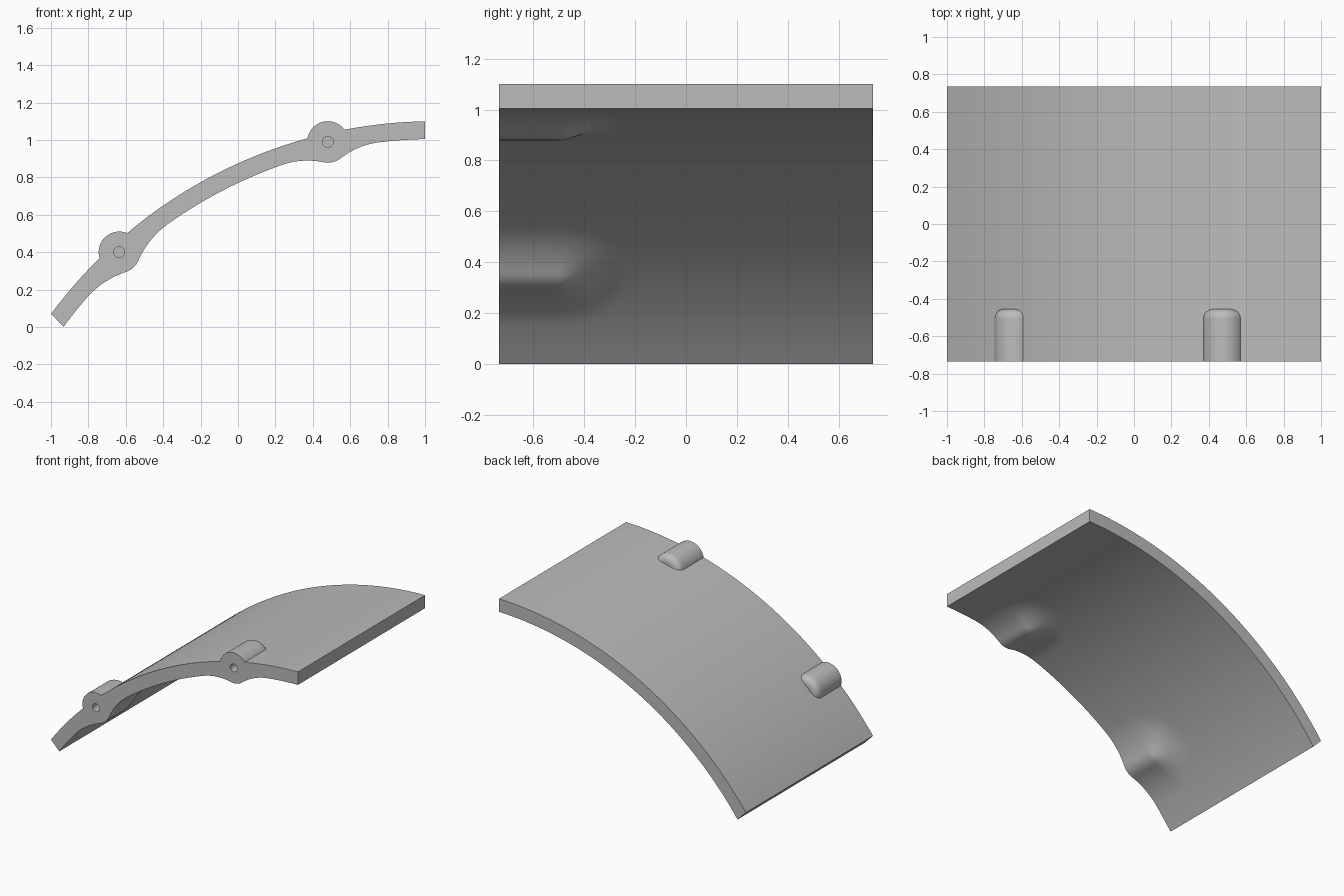
import bpy, bmesh, math
from mathutils import Matrix, Vector

cube = bpy.data.objects.get("Cube")
if cube:
    bpy.data.objects.remove(cube, do_unlink=True)

CX, CZ = 1.049, -1.452          # centre of the shell arc
R_OUT, R_IN = 2.552, 2.457
Y0, Y1 = -0.735, 0.735
BOSS_R, BOSS_END, ROUND = 0.11, -0.455, 0.05
BOSSES = [(-0.635, 0.40, 0.6), (0.48, 0.99, 0.5)]   # x, z, fillet radius

grey = bpy.data.materials.new("plain grey")
grey.use_nodes = True
grey.diffuse_color = (0.5, 0.5, 0.5, 1)
grey.node_tree.nodes["Principled BSDF"].inputs["Base Color"].default_value = (0.5, 0.5, 0.5, 1)


def finish(bm, name):
    bmesh.ops.recalc_face_normals(bm, faces=bm.faces)
    mesh = bpy.data.meshes.new(name)
    bm.to_mesh(mesh)
    bm.free()
    mesh.materials.append(grey)
    obj = bpy.data.objects.new(name, mesh)
    bpy.context.collection.objects.link(obj)
    return obj


def swelling(angle, y):
    """Depth of the filleted swelling below the inner face, under each boss."""
    depth = 0
    for x, z, fillet in BOSSES:
        r = BOSS_R + 0.002
        h = math.hypot(x - CX, z - CZ) - R_IN
        along = (angle - math.atan2(z - CZ, x - CX)) * R_IN
        d = math.hypot(along, max(0, y + 0.5))
        reach = math.sqrt((fillet + r) ** 2 - (fillet + h) ** 2)
        if d < reach * r / (fillet + r):
            depth = max(depth, math.sqrt(r * r - d * d) - h)
        elif d < reach:
            depth = max(depth, fillet - math.sqrt(fillet ** 2 - (reach - d) ** 2))
    return depth


def arc_point(radius, angle, y):
    return (CX + radius * math.cos(angle), y, CZ + radius * math.sin(angle))


# Curved shell: loops of outer and inner arc, bridged along y
N = 110
rows = [Y0, -0.62, -0.5] + [-0.5 + 0.36 * i / 18 for i in range(1, 19)] + [0.3, Y1]
out_a, out_b = math.atan2(1.522, -2.049), math.acos((1 - CX) / R_OUT)
in_a, in_b = math.atan2(1.455, -1.984), math.acos((1 - CX) / R_IN)
bm = bmesh.new()
loops = []
for y in rows:
    outer, inner = [], []
    for i in range(N + 1):
        t = i / N
        outer.append(bm.verts.new(arc_point(R_OUT, out_a + (out_b - out_a) * t, y)))
        a = in_a + (in_b - in_a) * t
        inner.append(bm.verts.new(arc_point(R_IN - swelling(a, y), a, y)))
    loops.append(outer + inner[::-1])
size = 2 * N + 2
for p, q in zip(loops, loops[1:]):
    for i in range(size):
        j = (i + 1) % size
        bm.faces.new((p[i], p[j], q[j], q[i]))
for loop in (loops[0], loops[-1]):
    for i in range(N):
        bm.faces.new((loop[i], loop[i + 1], loop[size - 2 - i], loop[size - 1 - i]))
shell = finish(bm, "curved_shell")


def lathe(name, x, z, profile, sides):
    """Spin (radius, y) points round a y-directed axis."""
    bm = bmesh.new()
    verts = [bm.verts.new((x + r, y, z)) for r, y in profile]
    edges = [bm.edges.new(pair) for pair in zip(verts, verts[1:])]
    bmesh.ops.spin(bm, geom=verts + edges, cent=(x, 0, z), axis=(0, 1, 0),
                   angle=2 * math.pi, steps=sides, use_duplicate=False)
    bmesh.ops.remove_doubles(bm, verts=bm.verts, dist=1e-5)
    return finish(bm, name)


def combine(tool, operation):
    mod = shell.modifiers.new(tool.name, 'BOOLEAN')
    mod.operation, mod.object, mod.solver = operation, tool, 'EXACT'
    bpy.ops.object.modifier_apply(modifier=mod.name)
    bpy.data.objects.remove(tool, do_unlink=True)


bpy.ops.object.select_all(action='DESELECT')
bpy.context.view_layer.objects.active = shell
shell.select_set(True)

# Round-ended screw bosses with a blind hole in each
for n, (x, z, _) in enumerate(BOSSES):
    profile = [(0, Y0), (BOSS_R, Y0)]
    for i in range(9):
        a = math.pi / 2 * i / 8
        profile.append((BOSS_R - ROUND * (1 - math.cos(a)),
                        BOSS_END - ROUND * (1 - math.sin(a))))
    profile.append((0, BOSS_END))
    combine(lathe(f"screw_boss_{n}", x, z, profile, 64), 'UNION')
    hole = [(0, Y0 - 0.1), (0.029, Y0 - 0.1), (0.029, Y0 + 0.2), (0, Y0 + 0.2)]
    combine(lathe(f"screw_hole_{n}", x, z, hole, 32), 'DIFFERENCE')

bpy.ops.object.shade_smooth_by_angle(angle=math.radians(30))
